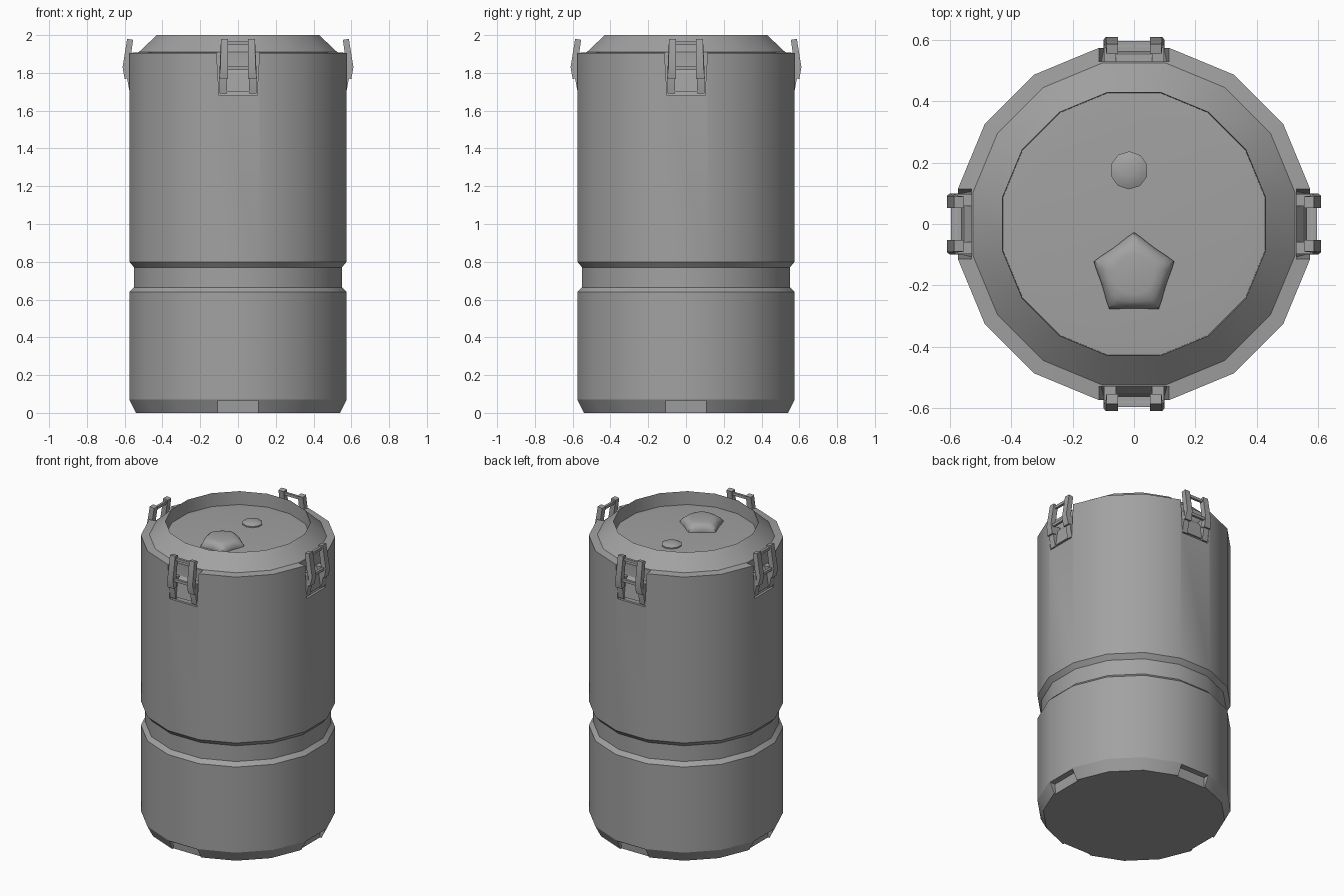
import bpy, bmesh, math
from mathutils import Matrix, Vector

if "Cube" in bpy.data.objects:
    bpy.data.objects.remove(bpy.data.objects["Cube"])

grey = bpy.data.materials.new("steel_grey")
grey.use_nodes = True
tone = (0.36, 0.36, 0.36, 1)
grey.diffuse_color = tone
grey.node_tree.nodes["Principled BSDF"].inputs["Base Color"].default_value = tone

SIDES = 16


def finish(name, bm, smooth=25):
    """Turn a bmesh into a named, shaded object."""
    bmesh.ops.recalc_face_normals(bm, faces=bm.faces)
    mesh = bpy.data.meshes.new(name)
    bm.to_mesh(mesh)
    bm.free()
    mesh.materials.append(grey)
    ob = bpy.data.objects.new(name, mesh)
    bpy.context.collection.objects.link(ob)
    if smooth:
        shade(ob, smooth)
    return ob


def shade(ob, angle):
    bpy.ops.object.select_all(action='DESELECT')
    ob.select_set(True)
    bpy.context.view_layer.objects.active = ob
    bpy.ops.object.shade_smooth_by_angle(angle=math.radians(angle))


def stack(bm, rings):
    """Skin a list of closed loops and cap both ends."""
    loops = [[bm.verts.new(p) for p in ring] for ring in rings]
    n = len(loops[0])
    for a, b in zip(loops, loops[1:]):
        for i in range(n):
            j = (i + 1) % n
            bm.faces.new((a[i], a[j], b[j], b[i]))
    bm.faces.new(loops[0])
    bm.faces.new(loops[-1])


def prism(bm, profile, x0, x1, turn):
    """Extrude a (distance out, height) profile across x on the front, then turn it.
    x0 and x1 are numbers or functions of height."""
    def at(x, z):
        return x(z) if callable(x) else x
    stack(bm, [[turn @ Vector((at(x, z), -r, z)) for r, z in profile] for x in (x0, x1)])


def circle(r, z, n, phase=0.0, cx=0.0, cy=0.0):
    return [(cx + r * math.cos(phase + math.tau * i / n),
             cy + r * math.sin(phase + math.tau * i / n), z) for i in range(n)]


# Drum: flat sides face the axes, with waist groove, sloped collar and sunken lid
outline = [(.54, 0), (.575, .07), (.575, .64), (.55, .665), (.55, .77), (.575, .8),
           (.575, 1.905), (.525, 1.91), (.43, 2), (.428, 1.912), (.35, 1.918)]
bm = bmesh.new()
half = math.pi / SIDES
stack(bm, [circle(r / math.cos(half), z, SIDES, half) for r, z in outline])
drum = finish("drum", bm, 0)

# Latch pockets at the top and lifting notches at the foot, on all four sides
turns = [Matrix.Rotation(k * math.pi / 2, 3, 'Z') for k in range(4)]
bm = bmesh.new()
for turn in turns:
    prism(bm, [(.7, 1.68), (.56, 1.68), (.53, 1.8), (.53, 1.95), (.7, 1.95)],
          lambda z: -.1 - (z - 1.68) * .06, lambda z: .1 + (z - 1.68) * .06, turn)
    prism(bm, [(.7, -.05), (.525, -.05), (.535, .065), (.7, .065)], -.105, .105, turn)
cutter = finish("pocket_cutter", bm, 0)
cutter.hide_render = True
mod = drum.modifiers.new("pockets", 'BOOLEAN')
mod.object = cutter
mod.solver = 'EXACT'
bpy.context.view_layer.objects.active = drum
bpy.ops.object.modifier_apply(modifier=mod.name)
bpy.data.objects.remove(cutter)
shade(drum, 25)

# Latches: paired levers on feet, joined by cross bars over a sloped clasp plate
lever = [(.555, 1.975), (.587, 1.98), (.611, 1.83), (.6, 1.768), (.57, 1.772), (.576, 1.83)]
foot = [(.525, 1.69), (.572, 1.69), (.588, 1.775), (.585, 1.83), (.525, 1.83)]
plate = [(.52, 1.7), (.567, 1.7), (.552, 1.8), (.53, 1.83), (.52, 1.83)]
for side, turn in zip(("front", "left", "back", "right"), turns):
    bm = bmesh.new()
    for s in (-1, 1):
        prism(bm, lever, lambda z: s * .052,
              lambda z: s * (.09 + max(0, 1.85 - z) * .12), turn)
        prism(bm, foot, s * .058, s * .098, turn)
    for r, z in ((.571, 1.957), (.59, 1.825)):
        prism(bm, [(r - .008, z - .009), (r + .008, z - .009),
                   (r + .008, z + .009), (r - .008, z + .009)], -.06, .06, turn)
    prism(bm, plate, -.06, .06, turn)
    finish(side + "_latch", bm, 20)

# Filler knob: rounded cap whose skirt flares to five points
POINTS, STEPS = 5, 8
bm = bmesh.new()
rings = []
for base, flare, z in ((.108, .03, 1.9), (.11, .028, 1.925), (.106, .016, 1.945),
                       (.09, .006, 1.962), (.065, 0, 1.968)):
    ring = []
    for i in range(POINTS * STEPS):
        a = math.tau * i / (POINTS * STEPS)
        near = abs((i % STEPS) / STEPS - .5) * 2
        r = base + flare * near ** 2
        ring.append((r * math.sin(a), -.165 + r * math.cos(a), z))
    rings.append(ring)
stack(bm, rings)
finish("filler_knob", bm, 40)

# Vent button: shallow dome on the lid
bm = bmesh.new()
stack(bm, [circle(r, z, 10, .3, -.016, .175)
           for r, z in ((.062, 1.9), (.062, 1.926), (.045, 1.934), (.02, 1.938))])
finish("vent_button", bm, 40)
